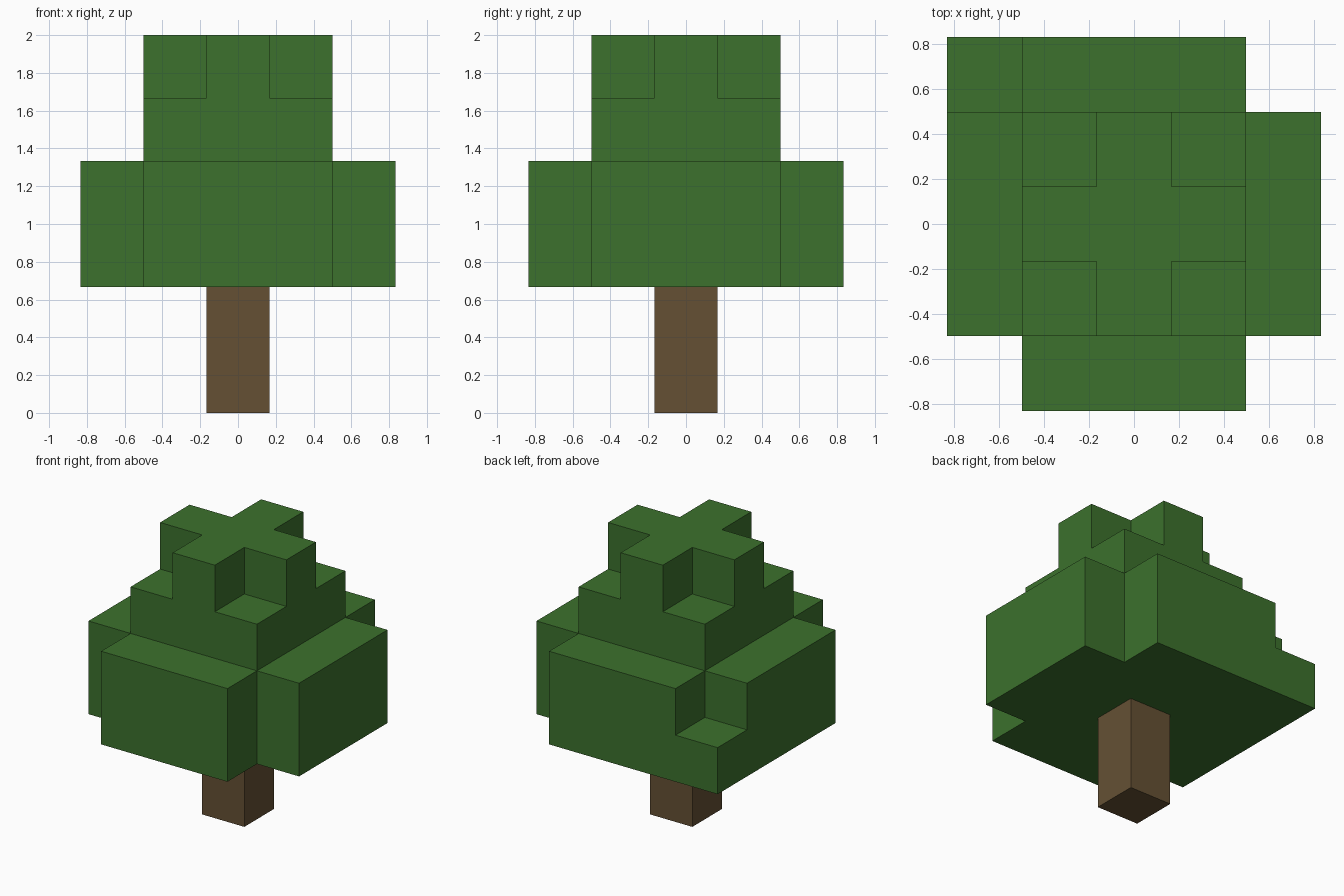
import bpy
import bmesh
from mathutils import Vector

UNIT = 1 / 3  # edge of one block

if "Cube" in bpy.data.objects:
    bpy.data.objects.remove(bpy.data.objects["Cube"], do_unlink=True)


def make_material(name, rgb):
    mat = bpy.data.materials.new(name)
    mat.use_nodes = True
    colour = (*rgb, 1.0)
    mat.diffuse_color = colour
    mat.node_tree.nodes["Principled BSDF"].inputs["Base Color"].default_value = colour
    return mat


def build_blocks(name, cells, mat):
    """Skin a set of grid cells with only its outer faces, merging flat areas."""
    bm = bmesh.new()
    directions = [Vector([s if a == n else 0 for a in range(3)])
                  for n in range(3) for s in (-1, 1)]
    for cell in cells:
        centre = Vector(cell) + Vector((0, 0, 0.5))
        for d in directions:
            if tuple(int(c) for c in Vector(cell) + d) in cells:
                continue
            u = Vector((d.y, d.z, d.x))
            v = d.cross(u)
            corners = [centre + (d + a * u + b * v) / 2
                       for a, b in ((-1, -1), (1, -1), (1, 1), (-1, 1))]
            bm.faces.new([bm.verts.new(c * UNIT) for c in corners])
    bmesh.ops.remove_doubles(bm, verts=bm.verts[:], dist=0.001)
    bmesh.ops.dissolve_limit(bm, angle_limit=0.01, verts=bm.verts[:], edges=bm.edges[:])
    mesh = bpy.data.meshes.new(name)
    bm.to_mesh(mesh)
    bm.free()
    mesh.materials.append(mat)
    obj = bpy.data.objects.new(name, mesh)
    bpy.context.collection.objects.link(obj)
    return obj


def layer(radius, height, cut_corners):
    """Square layer of cells, with the four corner cells removed if asked."""
    span = range(-radius, radius + 1)
    return {(x, y, height) for x in span for y in span
            if not (cut_corners and abs(x) == abs(y) == radius)}


leaf_green = make_material("leaf green", (0.045, 0.165, 0.026))
bark_brown = make_material("bark brown", (0.130, 0.081, 0.034))

# Trunk: a two-block column
build_blocks("trunk", {(0, 0, 0), (0, 0, 1)}, bark_brown)

# Foliage: wide lower tier, square middle tier and cross-shaped crown
foliage = layer(2, 2, True) | layer(2, 3, True) | layer(1, 4, False) | layer(1, 5, True)
foliage.add((-2, 2, 2))  # single low block filling one back corner
build_blocks("foliage", foliage, leaf_green)
